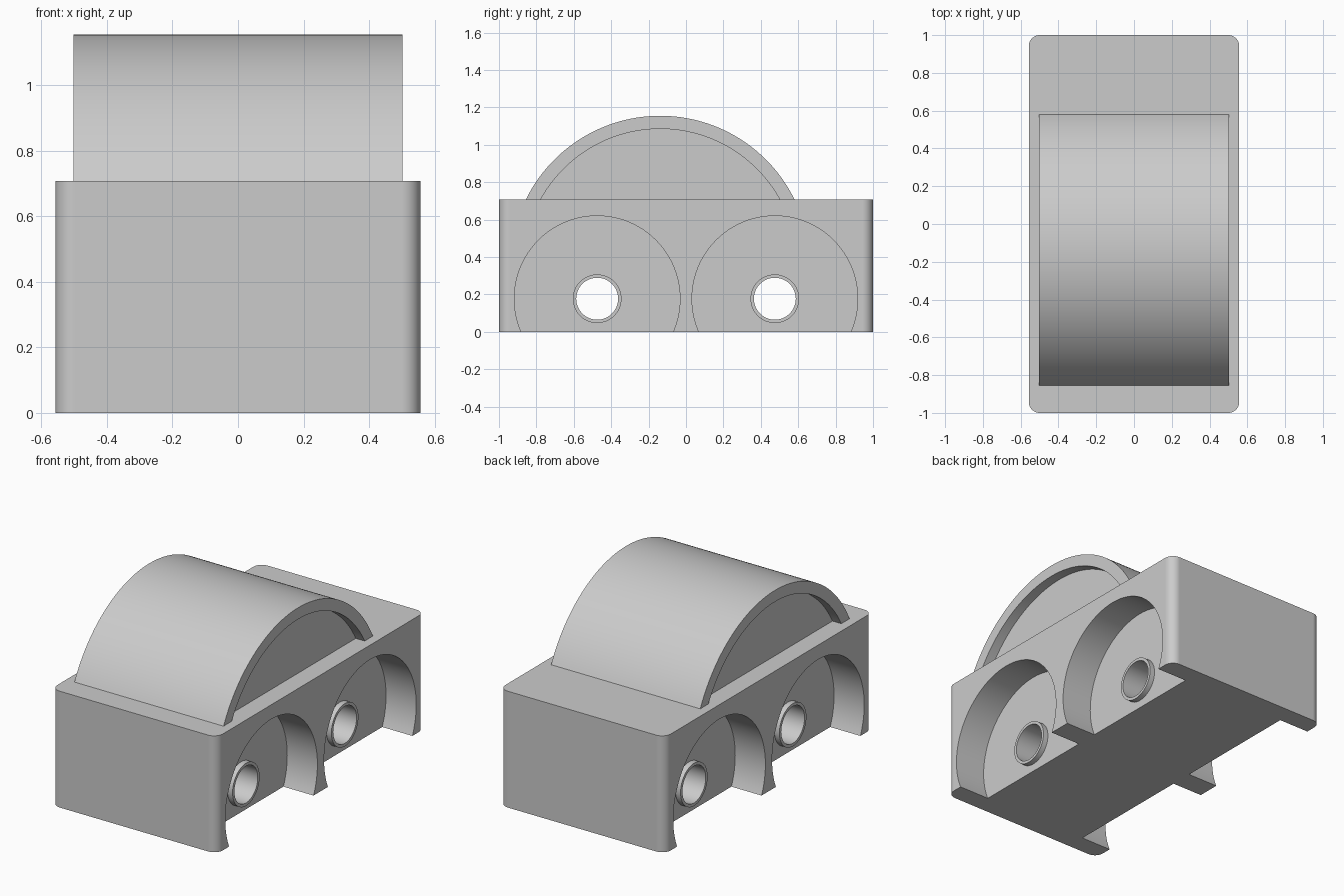
import bpy, bmesh, math

if "Cube" in bpy.data.objects:
    bpy.data.objects.remove(bpy.data.objects["Cube"], do_unlink=True)

# Single flat grey
grey = bpy.data.materials.new("plain grey")
grey.use_nodes = True
grey.diffuse_color = (0.6, 0.6, 0.6, 1)
bsdf = next(n for n in grey.node_tree.nodes if n.type == "BSDF_PRINCIPLED")
bsdf.inputs["Base Color"].default_value = grey.diffuse_color


def arc(cu, cv, r, a0, a1, n):
    """Points on an arc, both ends included."""
    return [(cu + r * math.cos(a0 + (a1 - a0) * i / n),
             cv + r * math.sin(a0 + (a1 - a0) * i / n)) for i in range(n + 1)]


def circle(cu, cv, r, n=96):
    return arc(cu, cv, r, 0, math.tau, n)[:-1]


def prism(name, outline, lo, hi, axis="x"):
    """Extrude a closed outline along x (outline in y, z) or z (outline in x, y)."""
    place = (lambda u, v, w: (w, u, v)) if axis == "x" else (lambda u, v, w: (u, v, w))
    bm = bmesh.new()
    face = bm.faces.new([bm.verts.new(place(u, v, lo)) for u, v in outline])
    top = bmesh.ops.extrude_face_region(bm, geom=[face])["geom"]
    shift = place(0, 0, hi - lo)
    bmesh.ops.translate(bm, vec=shift, verts=[g for g in top if isinstance(g, bmesh.types.BMVert)])
    bmesh.ops.recalc_face_normals(bm, faces=bm.faces)
    mesh = bpy.data.meshes.new(name)
    bm.to_mesh(mesh)
    bm.free()
    mesh.materials.append(grey)
    obj = bpy.data.objects.new(name, mesh)
    bpy.context.collection.objects.link(obj)
    return obj


def activate(obj):
    bpy.ops.object.select_all(action="DESELECT")
    obj.select_set(True)
    bpy.context.view_layer.objects.active = obj


def cut(obj, cutter):
    """Subtract the cutter and remove it."""
    mod = obj.modifiers.new("cut", "BOOLEAN")
    mod.operation, mod.solver, mod.object = "DIFFERENCE", "EXACT", cutter
    activate(obj)
    bpy.ops.object.modifier_apply(modifier=mod.name)
    bpy.data.objects.remove(cutter, do_unlink=True)


HALF_W, HALF_L, DECK = 0.557, 1.0, 0.708
CORNER = 0.058
WELL_R, WELL_FLOOR, AXLE_Z, AXLE_Y = 0.443, 0.354, 0.177, 0.475
TUBE_OUT, TUBE_IN, TUBE_END = 0.13, 0.112, 0.387

# Block with rounded upright corners
outline = []
for k, (sx, sy) in enumerate([(1, 1), (-1, 1), (-1, -1), (1, -1)]):
    outline += arc(sx * (HALF_W - CORNER), sy * (HALF_L - CORNER), CORNER,
                   k * math.pi / 2, (k + 1) * math.pi / 2, 10)
body = prism("body", outline, 0, DECK, "z")
parts = [body]

# Wheel wells, and axle tubes running right through
for end, y in (("front", -AXLE_Y), ("rear", AXLE_Y)):
    for lo, hi in ((WELL_FLOOR, 0.8), (-0.8, -WELL_FLOOR)):
        cut(body, prism("well_cutter", circle(y, AXLE_Z, WELL_R), lo, hi))
    cut(body, prism("axle_cutter", circle(y, AXLE_Z, 0.12, 64), -0.8, 0.8))
    tube = prism(end + "_axle_tube", circle(y, AXLE_Z, TUBE_OUT, 64), -TUBE_END, TUBE_END)
    cut(tube, prism("bore_cutter", circle(y, AXLE_Z, TUBE_IN, 64), -0.8, 0.8))
    parts.append(tube)

# Domed roof: a curved shell around a core recessed at both sides
DOME_Y, DOME_Z, SHELL_R, CORE_R = -0.138, 0.355, 0.8, 0.73
base = DECK - 0.005


def dome_arc(r):
    a = math.asin((base - DOME_Z) / r)
    return arc(DOME_Y, DOME_Z, r, a, math.pi - a, 72)


parts.append(prism("roof_shell", dome_arc(SHELL_R) + dome_arc(CORE_R)[::-1], -0.502, 0.502))
parts.append(prism("roof_core", dome_arc(CORE_R + 0.005), -0.442, 0.442))

for part in parts:
    activate(part)
    bpy.ops.object.shade_smooth_by_angle(angle=math.radians(30))

# Keep the flat sides flat beside the rounded corners
body.modifiers.new("flat_sides", "WEIGHTED_NORMAL").keep_sharp = True
